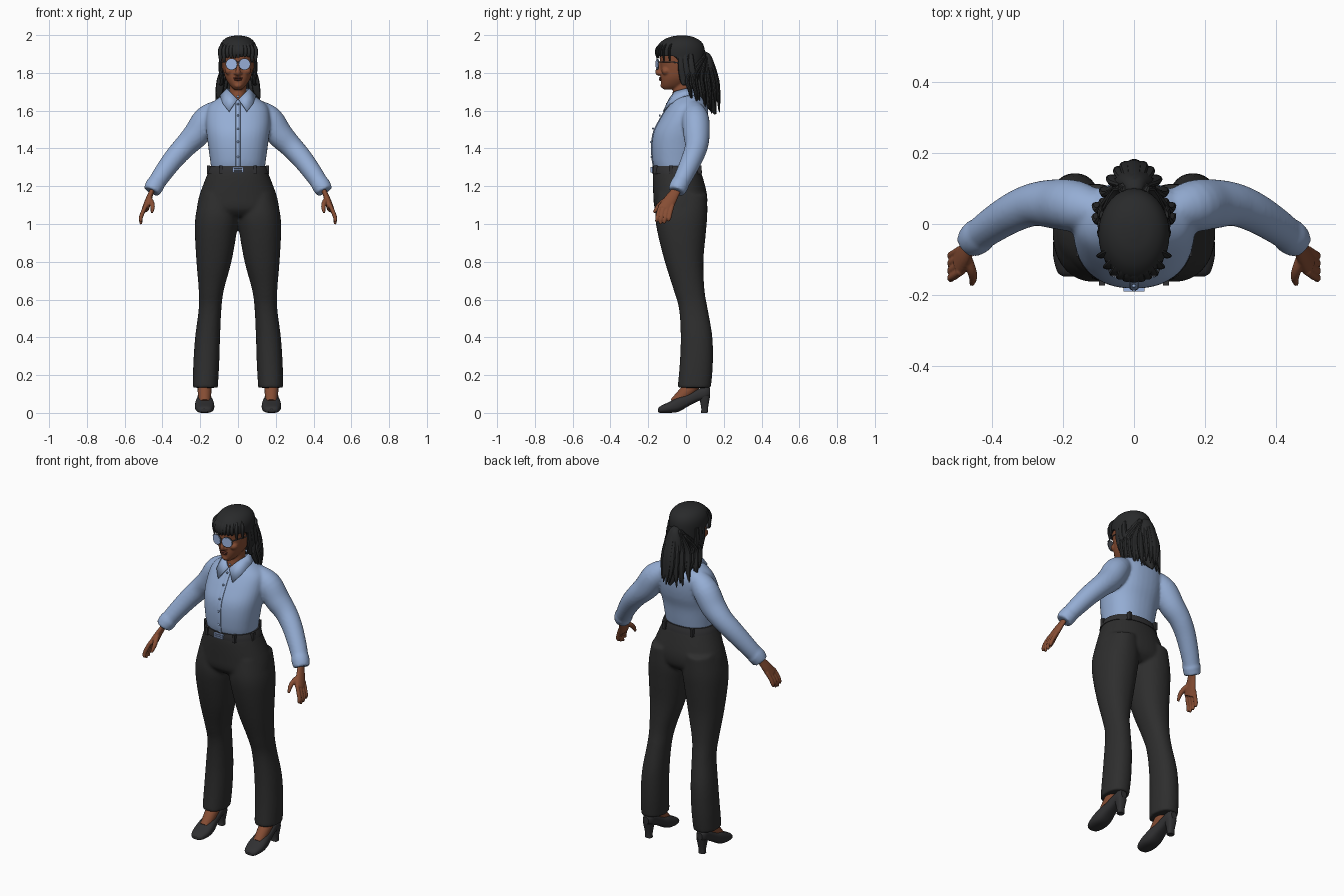
import bpy, bmesh, random
from math import sin, cos, pi, sqrt, copysign
from mathutils import Vector, Matrix

if "Cube" in bpy.data.objects:
    bpy.data.objects.remove(bpy.data.objects["Cube"])
random.seed(4)
X, Y = Vector((1, 0, 0)), Vector((0, 1, 0))


def material(name, r, g, b):
    m = bpy.data.materials.new(name)
    m.use_nodes = True
    m.diffuse_color = (r, g, b, 1)
    node = next(n for n in m.node_tree.nodes if n.type == 'BSDF_PRINCIPLED')
    node.inputs["Base Color"].default_value = (r, g, b, 1)
    node.inputs["Roughness"].default_value = 0.8
    return m


SHIRT = material("shirt blue", .30, .42, .66)
CLOTH = material("trouser black", .027, .027, .027)
HAIR = material("hair black", .022, .023, .024)
SKIN = material("warm brown skin", .24, .075, .034)
LIPS = material("dark lips", .13, .035, .022)
LEATHER = material("shoe black", .03, .03, .032)
LENS = material("lens blue", .34, .46, .74)
METAL = material("frame grey", .10, .11, .13)


def grow(rows, k=5):
    """Catmull-Rom interpolation of rows of numbers."""
    out = []
    for i in range(len(rows) - 1):
        a, b, c, d = (rows[max(0, min(len(rows) - 1, i + j))] for j in (-1, 0, 1, 2))
        for s in range(k):
            t = s / k
            out.append([q + .5 * t * (r - p + t * (2*p - 5*q + 4*r - e + t * (3*(q - r) + e - p)))
                        for p, q, r, e in zip(a, b, c, d)])
    return out + [list(rows[-1])]


def skin_rings(bm, rings):
    loops = [[bm.verts.new(p) for p in ring] for ring in rings]
    n = len(loops[0])
    for a, b in zip(loops, loops[1:]):
        for i in range(n):
            bm.faces.new((a[i], a[(i + 1) % n], b[(i + 1) % n], b[i]))
    bm.faces.new(loops[0])
    bm.faces.new(loops[-1])


def slab(bm, rows, axis='z', power=2, n=36):
    """Loft of rounded sections: level, then low and high limits of both sides."""
    rings = []
    for t, a0, a1, b0, b1 in grow(rows):
        ring = []
        for i in range(n):
            c, s = cos(2 * pi * i / n), sin(2 * pi * i / n)
            a = (a0 + a1) / 2 + (a1 - a0) / 2 * copysign(abs(c) ** (2 / power), c)
            b = (b0 + b1) / 2 + (b1 - b0) / 2 * copysign(abs(s) ** (2 / power), s)
            ring.append((a, b, t) if axis == 'z' else (a, t, b))
        rings.append(ring)
    skin_rings(bm, rings)


def sym(rows):
    return [(z, -w, w, y0, y1) for z, w, y0, y1 in rows]


def tube(bm, pts, flat=1, ref=Y, n=10, side=1):
    """Round or flattened tube through (x, y, z, radius) points."""
    pts = grow([(p[0] * side, *p[1:]) for p in pts], 4)
    c = [Vector(p[:3]) for p in pts]
    rings = []
    for i, p in enumerate(pts):
        t = (c[min(i + 1, len(c) - 1)] - c[max(i - 1, 0)]).normalized()
        u = (ref - t * t.dot(ref)).normalized()
        v = t.cross(u) * flat
        rings.append([c[i] + p[3] * (u * cos(2*pi*j/n) + v * sin(2*pi*j/n)) for j in range(n)])
    skin_rings(bm, rings)


def ball(bm, loc, size):
    bmesh.ops.create_uvsphere(bm, u_segments=16, v_segments=10, radius=1,
                              matrix=Matrix.LocRotScale(Vector(loc), None, Vector(size)))


def box(bm, loc, size):
    bmesh.ops.create_cube(bm, size=1, matrix=Matrix.LocRotScale(Vector(loc), None, Vector(size)))


def finish(name, bm, mat, voxel=0, mirror=False, solid=0, relax=6):
    bmesh.ops.recalc_face_normals(bm, faces=bm.faces)
    me = bpy.data.meshes.new(name)
    bm.to_mesh(me)
    bm.free()
    ob = bpy.data.objects.new(name, me)
    bpy.context.collection.objects.link(ob)
    me.materials.append(mat)
    bpy.ops.object.select_all(action='DESELECT')
    ob.select_set(True)
    bpy.context.view_layer.objects.active = ob
    bpy.ops.object.shade_smooth_by_angle()
    if voxel:
        m = ob.modifiers.new("fuse", 'REMESH')
        m.mode, m.voxel_size, m.use_smooth_shade = 'VOXEL', voxel, True
        m = ob.modifiers.new("relax", 'SMOOTH')
        m.factor, m.iterations = .5, relax
    if solid:
        ob.modifiers.new("thickness", 'SOLIDIFY').thickness = solid
    if mirror:
        ob.modifiers.new("mirror", 'MIRROR')
    return ob


# Trousers: hips fused with two flared legs
bm = bmesh.new()
slab(bm, sym([(1.3, .147, -.168, .07), (1.25, .168, -.176, .088), (1.15, .205, -.173, .112),
              (1.08, .217, -.165, .106), (1.04, .2, -.13, .07)]), power=2.2)
leg = [(1.16, .02, .198, -.15, .112), (1.05, -.002, .224, -.163, .113), (.95, .008, .228, -.15, .105),
       (.8, .035, .22, -.112, .092), (.65, .075, .208, -.065, .098), (.55, .088, .208, -.037, .115),
       (.4, .095, .227, -.028, .14), (.25, .1, .237, -.034, .142), (.133, .107, .239, -.045, .132)]
slab(bm, leg, power=2.2)
slab(bm, [(z, -b, -a, c, d) for z, a, b, c, d in leg], power=2.2)
finish("trousers", bm, CLOTH, voxel=.009)

# Belt, loops and buckle
bm = bmesh.new()
slab(bm, sym([(1.268, .165, -.18, .086), (1.285, .16, -.18, .083), (1.306, .151, -.177, .077)]), power=2.2)
for s in (-1, 1):
    for x, y in ((.09, -.162), (.155, -.08), (.09, .07)):
        box(bm, (x * s, y, 1.287), (.016, .022, .046))
finish("belt", bm, LEATHER)
bm = bmesh.new()
for z in (-.011, 0, .011):
    box(bm, (0, -.183, 1.287 + z), (.056, .012, .006))
for x in (-.026, .026):
    box(bm, (x, -.183, 1.287), (.007, .012, .028))
finish("buckle", bm, LENS)

# Shirt: body and sleeves
torso = [(1.295, .142, -.168, .068), (1.34, .148, -.178, .075), (1.42, .159, -.181, .087),
         (1.49, .168, -.17, .107), (1.56, .17, -.135, .117), (1.62, .158, -.098, .115),
         (1.66, .115, -.072, .092), (1.69, .065, -.05, .062)]
sleeve = [(.1, .035, 1.605, .055), (.165, .05, 1.555, .072), (.22, .056, 1.475, .07), (.28, .055, 1.412, .061),
          (.338, .033, 1.348, .056), (.4, -.005, 1.265, .05), (.45, -.043, 1.19, .044)]
cuff = [(.433, -.03, 1.214, .05), (.445, -.04, 1.197, .049), (.458, -.05, 1.172, .045)]
bm = bmesh.new()
slab(bm, sym(torso), power=2.25)
for s in (-1, 1):
    tube(bm, sleeve, n=24, side=s)
    tube(bm, cuff, n=24, side=s)
finish("shirt", bm, SHIRT, voxel=.008, relax=5)

# Front placket, buttons and collar
bm = bmesh.new()
slab(bm, sym([(z, .013, y - .004, y + .03) for z, w, y, _ in torso[:-1]]), power=5, n=16)
for z, w, y, _ in grow(torso[:-1], 1):
    ball(bm, (0, y - .004, z + .015), (.006, .005, .006))
finish("placket", bm, SHIRT)
bm = bmesh.new()
top = [(.004, -.092, 1.662), (.043, -.062, 1.702), (.06, -.01, 1.716), (.045, .045, 1.718), (0, .06, 1.718)]
low = [(.048, -.122, 1.597), (.08, -.09, 1.637), (.096, -.01, 1.68), (.07, .065, 1.685), (0, .09, 1.685)]
top, low = ([bm.verts.new(p) for p in edge] for edge in (top, low))
for i in range(4):
    bm.faces.new((top[i], top[i + 1], low[i + 1], low[i]))
finish("collar", bm, SHIRT, solid=.008, mirror=True)

# Head and neck with nose, cheeks and ears
bm = bmesh.new()
slab(bm, sym([(1.63, .05, -.086, .05), (1.7, .046, -.07, .04), (1.8, .045, -.065, .04)]))
slab(bm, sym([(1.712, .02, -.118, -.06), (1.733, .042, -.13, -.01), (1.77, .065, -.134, .04),
              (1.81, .077, -.134, .07), (1.86, .084, -.137, .083), (1.91, .085, -.14, .083),
              (1.96, .065, -.11, .06)]), power=2.25)
tube(bm, [(0, -.132, 1.862, .008), (0, -.143, 1.83, .01), (0, -.15, 1.803, .014), (0, -.138, 1.792, .011)], ref=X)
for s in (-1, 1):
    ball(bm, (.014 * s, -.137, 1.798), (.009, .011, .008))
    ball(bm, (.045 * s, -.105, 1.81), (.025, .025, .022))
    ball(bm, (.086 * s, -.015, 1.835), (.009, .017, .03))
ball(bm, (0, -.122, 1.733), (.02, .014, .014))
finish("head", bm, SKIN, voxel=.005, relax=3)
bm = bmesh.new()
ball(bm, (0, -.136, 1.773), (.025, .008, .005))
ball(bm, (0, -.135, 1.764), (.022, .009, .006))
finish("lips", bm, LIPS)

# Glasses
wrap = Matrix.Rotation(.22, 4, 'Z')
for name, mat, grow_by, y in (("lenses", LENS, 0, -.153), ("glasses_frame", METAL, .003, -.151)):
    bm = bmesh.new()
    bmesh.ops.create_cone(bm, cap_ends=True, segments=28, radius1=1, radius2=1, depth=1, matrix=Matrix.Translation(
        (.034, y, 1.846)) @ wrap @ Matrix.Diagonal((.029 + grow_by, .004, .028 + grow_by, 1)) @ Matrix.Rotation(pi / 2, 4, 'X'))
    if grow_by:
        tube(bm, [(.064, -.144, 1.858, .003), (.085, -.08, 1.858, .003), (.09, -.01, 1.85, .003)], ref=X)
        tube(bm, [(0, -.156, 1.857, .003), (.012, -.155, 1.855, .003)])
    finish(name, bm, mat, mirror=True)

# Hair cap with the hairline stepping down behind the temples
bm = bmesh.new()
slab(bm, sym([(1.74, .06, -.1, .06), (1.8, .088, -.13, .085), (1.87, .097, -.153, .098), (1.93, .099, -.156, .098),
              (1.968, .083, -.128, .078), (1.99, .052, -.085, .038), (1.998, .012, -.04, 0)]))
for v in bm.verts:
    drop = max(0, min(1, (v.co.y + .055) / .07))
    v.co.z = max(v.co.z, 1.89 - .13 * drop)
finish("hair_cap", bm, HAIR)

# Fringe and side locks
bm = bmesh.new()
for i in range(-5, 6):
    x = i * .0185
    depth = .126 * sqrt(1 - (x / .104) ** 2)
    end = 1.882 - .02 * (abs(i) > 3) + random.uniform(-.005, .004)
    tube(bm, [(x * .5, -.03 - depth * .6, 1.975, .008), (x * .9, -.03 - depth * .93, 1.94, .013),
              (x, -.032 - depth, 1.91, .014), (x, -.028 - depth, end, .006)], flat=.5, ref=X)
for s in (-1, 1):
    for y, low_z in ((-.03, 1.74), (-.005, 1.66), (.025, 1.64)):
        tube(bm, [(.09, y, 1.9, .012), (.093, y + .005, 1.83, .018), (.085, y + .02, 1.75, .018),
                  (.1, y + .035, low_z, .004)], flat=.6, side=s)
finish("fringe_and_side_locks", bm, HAIR)

# Ponytail: a full core covered by fanned, tapering strands
bm = bmesh.new()
tube(bm, [(0, .07, 1.89, .022), (0, .108, 1.89, .03), (0, .115, 1.82, .055), (0, .1, 1.72, .062),
          (0, .13, 1.64, .045), (0, .155, 1.58, .006)], flat=.7, ref=X, n=16)
for layer in (0, 1):
    for i in range(-5, 6):
        f = i / 5
        r = random.uniform(-.012, .012)
        back = .172 - .12 * f * f - .03 * layer
        tube(bm, [(.02 * f, .085, 1.89, .01), (.045 * f, .125 - .03 * abs(f), 1.875 + r, .016),
                  (.085 * f, back - .012, 1.78, .022), (.1 * f, back, 1.69 + r, .019),
                  (.105 * f + r, back + .006, 1.575 + .05 * abs(f) + 2 * r + .02 * layer, .003)], flat=.55, ref=X)
finish("ponytail", bm, HAIR)

# Hands with four fingers and a thumb
bm = bmesh.new()
tube(bm, [(.447, -.04, 1.2, .026), (.46, -.06, 1.165, .027), (.475, -.085, 1.125, .034), (.49, -.112, 1.08, .038)],
     flat=.5, n=16)
for i in range(4):
    y, short = -.142 + .021 * i, .012 * abs(i - 1.3)
    tube(bm, [(.487, y + .008, 1.1, .011), (.505, y - .004, 1.06, .0115), (.515, y - .01, 1.03, .0105),
              (.513, y - .016, .995 + short, .007)])
tube(bm, [(.472, -.085, 1.14, .013), (.458, -.125, 1.115, .014), (.452, -.15, 1.09, .012), (.456, -.17, 1.06, .007)], ref=X)
finish("hands", bm, SKIN, voxel=.004, mirror=True, relax=2)

# Feet and heeled shoes
bm = bmesh.new()
tube(bm, [(.177, .06, .2, .036), (.177, .03, .14, .038), (.177, -.01, .1, .035), (.177, -.06, .05, .03)], ref=X, n=16)
finish("feet", bm, SKIN, mirror=True)
bm = bmesh.new()
slab(bm, [(-.148, .158, .197, .004, .022), (-.135, .139, .215, 0, .036), (-.09, .126, .227, 0, .058),
          (-.04, .128, .226, .006, .085), (.01, .138, .218, .034, .1), (.06, .144, .211, .06, .125),
          (.105, .147, .208, .075, .14), (.128, .16, .196, .09, .13)], axis='y', power=2.6, n=28)
slab(bm, [(0, .158, .197, .08, .115), (.03, .158, .197, .08, .117), (.09, .148, .207, .068, .128)], power=3, n=20)
finish("heeled_shoes", bm, LEATHER, mirror=True)
